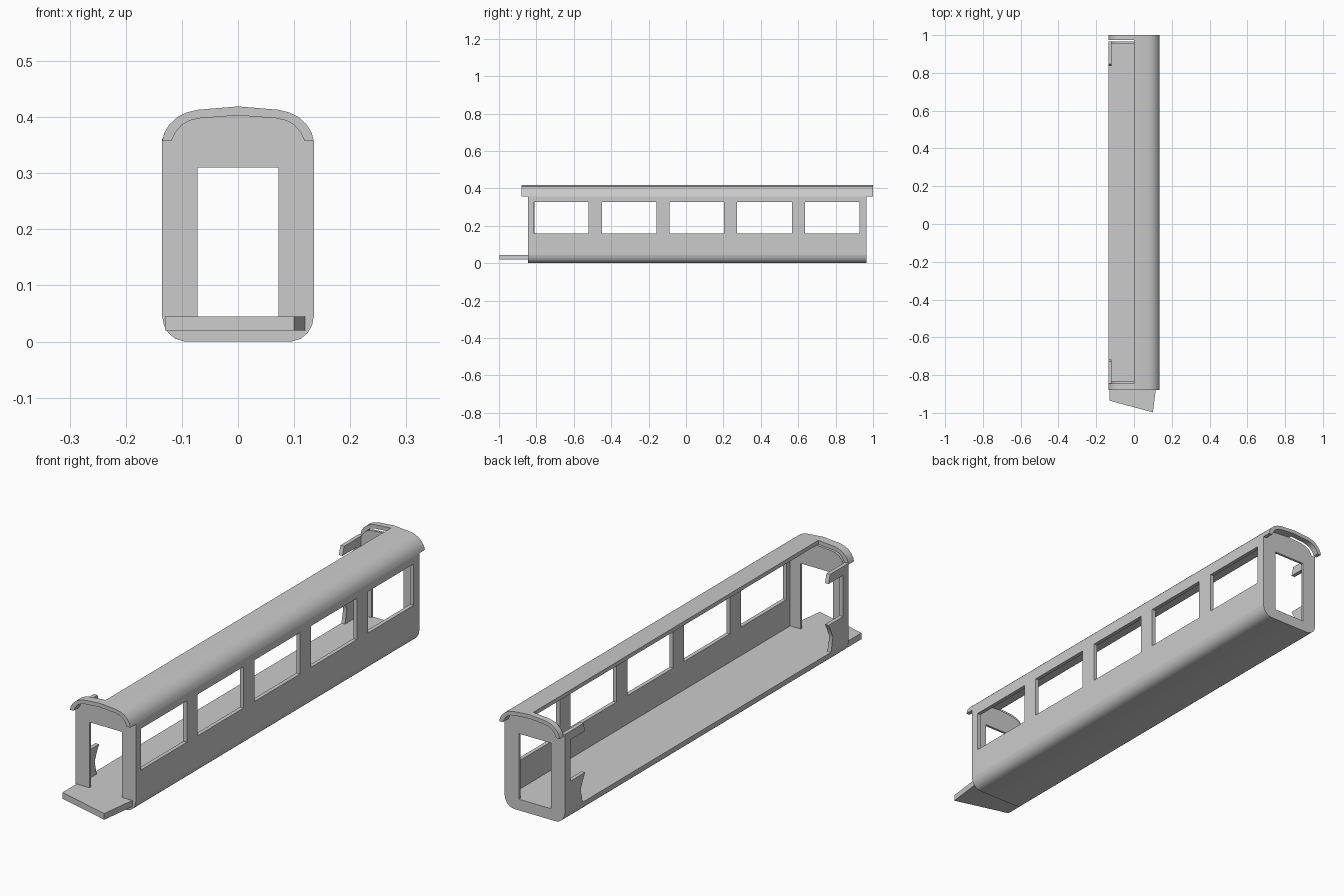
import bpy, bmesh

cube = bpy.data.objects.get("Cube")
if cube:
    bpy.data.objects.remove(cube, do_unlink=True)

grey = bpy.data.materials.new("plain_grey")
grey.use_nodes = True
COLOUR = (0.6, 0.6, 0.6, 1)
grey.diffuse_color = COLOUR
grey.node_tree.nodes["Principled BSDF"].inputs["Base Color"].default_value = COLOUR

FRONT, BACK = -0.845, 0.965      # body ends
SIDE, THICK = 0.135, 0.016       # half width and shell thickness
FLOOR, EAVES = 0.045, 0.357      # floor top and roof edge heights
SILL, HEAD = 0.16, 0.327         # window heights
DOOR = 0.072                     # doorway half width

# Roof half sections, from eaves to ridge
ROOF_OUT = [(SIDE, EAVES), (0.131, 0.373), (0.122, 0.387), (0.108, 0.4),
            (0.092, 0.408), (0.073, 0.413), (0, 0.419)]
ROOF_IN = [(SIDE - THICK, EAVES), (0.112, 0.372), (0.1, 0.386), (0.086, 0.394),
           (0.068, 0.398), (0, 0.403)]
HULL = [(SIDE, FLOOR), (0.132, 0.029), (0.124, 0.015), (0.112, 0.005), (0.095, 0)]


def mirrored(half):
    """Half section followed by its reflection, meeting once at the centre."""
    other = [(-x, z) for x, z in reversed(half) if x > 0]
    return half + other


def finish(name, bm):
    bmesh.ops.recalc_face_normals(bm, faces=bm.faces)
    mesh = bpy.data.meshes.new(name)
    bm.to_mesh(mesh)
    bm.free()
    mesh.materials.append(grey)
    obj = bpy.data.objects.new(name, mesh)
    bpy.context.collection.objects.link(obj)
    bpy.ops.object.select_all(action='DESELECT')
    obj.select_set(True)
    bpy.context.view_layer.objects.active = obj
    bpy.ops.object.shade_smooth_by_angle(angle=0.6)
    return obj


def place(axis, p, depth):
    u, v = p
    return {'x': (depth, u, v), 'y': (u, depth, v), 'z': (u, v, depth)}[axis]


def thicken(bm, axis, depth):
    res = bmesh.ops.extrude_face_region(bm, geom=bm.faces[:], use_keep_orig=True)
    verts = [g for g in res["geom"] if isinstance(g, bmesh.types.BMVert)]
    bmesh.ops.translate(bm, verts=verts, vec=place(axis, (0, 0), depth))


def prism(name, axis, points, start, end):
    """Extrude a flat outline along an axis."""
    bm = bmesh.new()
    bm.faces.new([bm.verts.new(place(axis, p, start)) for p in points])
    thicken(bm, axis, end - start)
    return finish(name, bm)


# Floor with rounded lower edges
prism("floor", 'y', mirrored(HULL), FRONT, BACK)

# Side wall with five windows, as a grid with openings left out
ys = [FRONT]
for i in range(5):
    start = -0.812 + i * 0.362
    ys += [start, start + 0.292]
ys.append(BACK)
zs = [FLOOR, SILL, HEAD, EAVES]
bm = bmesh.new()
grid = [[bm.verts.new((SIDE, y, z)) for z in zs] for y in ys]
for i in range(len(ys) - 1):
    for j in range(len(zs) - 1):
        if not (i % 2 and j == 1):
            bm.faces.new((grid[i][j], grid[i + 1][j], grid[i + 1][j + 1], grid[i][j + 1]))
thicken(bm, 'x', -THICK)
finish("window_wall", bm)

# Roof: one half full length, the other half only at the end overhangs
half_roof = ROOF_OUT + ROOF_IN[::-1]
left_arch = [(-x, z) for x, z in half_roof]
prism("roof", 'y', half_roof, -0.88, 1.0)
prism("front_roof_overhang", 'y', left_arch, -0.88, FRONT)
prism("back_roof_overhang", 'y', left_arch, 0.975, 1.0)

# End walls with doorways
arch = [(SIDE, FLOOR), (SIDE, EAVES)] + mirrored(ROOF_IN) + [(-SIDE, EAVES), (-SIDE, FLOOR)]
doorway = [(-DOOR, FLOOR), (-DOOR, 0.31), (DOOR, 0.31), (DOOR, FLOOR)]
for name, y, inward in (("front", FRONT, 1), ("back", BACK, -1)):
    prism(name + "_end_wall", 'y', arch + doorway, y, y + inward * 0.01)

    # Broken remains of the missing side wall, around the end window
    remnant = [(0, FLOOR), (0.112, FLOOR), (0.1, 0.1), (0.112, 0.13), (0.128, SILL),
               (0.035, SILL), (0.035, HEAD), (0.128, HEAD), (0.118, 0.362), (0, 0.362)]
    prism(name + "_wall_remnant", 'x', [(y + inward * d, z) for d, z in remnant],
          -SIDE, THICK - SIDE)

# Broken slab of floor projecting from the front doorway
prism("front_platform", 'z', [(-0.13, FRONT), (-0.13, -0.935), (0.1, -0.997), (0.119, FRONT)],
      0.02, FLOOR)
